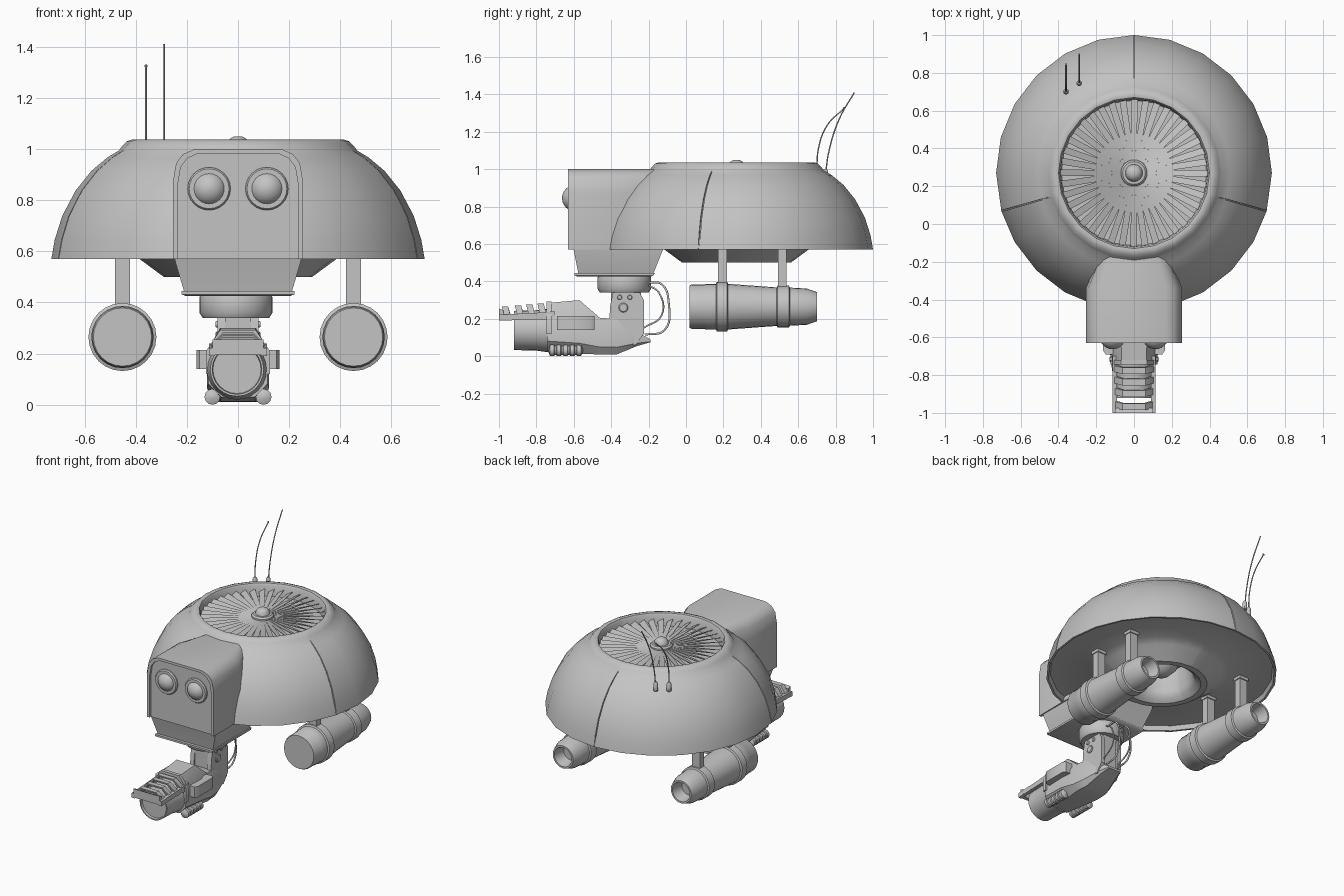
import bpy, bmesh, math
from mathutils import Vector, Matrix

grey = bpy.data.materials.new("hull_grey")
grey.diffuse_color = (0.55, 0.55, 0.55, 1)
PI = math.pi


def finish(name, bm, mat=None):
    if mat:
        bm.transform(mat)
    bmesh.ops.remove_doubles(bm, verts=bm.verts, dist=1e-5)
    bmesh.ops.recalc_face_normals(bm, faces=bm.faces)
    me = bpy.data.meshes.new(name)
    bm.to_mesh(me)
    bm.free()
    me.materials.append(grey)
    ob = bpy.data.objects.new(name, me)
    bpy.context.collection.objects.link(ob)
    return ob


def loft(name, rings, mat=None):
    """Skin a list of equal-length point rings and cap the ends."""
    bm = bmesh.new()
    vs = [[bm.verts.new(p) for p in r] for r in rings]
    n = len(vs[0])
    for a, b in zip(vs, vs[1:]):
        for i in range(n):
            j = (i + 1) % n
            bm.faces.new((a[i], a[j], b[j], b[i]))
    bm.faces.new(vs[0][::-1])
    bm.faces.new(vs[-1])
    return finish(name, bm, mat)


def prism(name, pts, lo, hi, axis):
    """Extrude a 2D outline along one axis."""
    def put(p, d):
        return {'x': (d, *p), 'y': (p[0], d, p[1]), 'z': (*p, d)}[axis]
    return loft(name, [[put(p, d) for p in pts] for d in (lo, hi)])


def box(name, x0, x1, y0, y1, z0, z1):
    return prism(name, [(x0, y0), (x1, y0), (x1, y1), (x0, y1)], z0, z1, 'z')


def revolve(name, prof, loc, along='z', angles=24):
    """Turn a (radius, height) profile about an axis."""
    if isinstance(angles, int):
        angles = [i * 2 * PI / angles for i in range(angles)]
    rings = [[(max(r, 1e-4) * math.cos(a), max(r, 1e-4) * math.sin(a), h) for a in angles]
             for r, h in prof]
    rot = {'z': Matrix(), 'y': Matrix.Rotation(-PI / 2, 4, 'X'),
           'x': Matrix.Rotation(PI / 2, 4, 'Y')}[along]
    return loft(name, rings, Matrix.Translation(loc) @ rot)


def tube(name, pts, r):
    cu = bpy.data.curves.new(name, 'CURVE')
    cu.dimensions = '3D'
    cu.bevel_depth, cu.bevel_resolution, cu.resolution_u = r, 1, 6
    cu.use_fill_caps = True
    sp = cu.splines.new('BEZIER')
    sp.bezier_points.add(len(pts) - 1)
    for b, p in zip(sp.bezier_points, pts):
        b.co = p
        b.handle_left_type = b.handle_right_type = 'AUTO'
    cu.materials.append(grey)
    ob = bpy.data.objects.new(name, cu)
    bpy.context.collection.objects.link(ob)


# --- saucer hull with three panel grooves, fan well and underside duct
seams = [math.radians(a) for a in (90, 196, 344)]
angles = [i * PI / 12 for i in range(24) if i not in (6, 13, 23)]
for s in seams:
    angles += [s + math.radians(d) for d in (-0.3, -0.22, 0.22, 0.3)]
angles = sorted(angles)
hull_profile = [(0, 0.95), (0.385, 0.95), (0.392, 1.02), (0.40, 1.034), (0.415, 1.037), (0.435, 1.03),
                (0.453, 1.012), (0.465, 0.995), (0.51, 0.968), (0.573, 0.915), (0.635, 0.838),
                (0.687, 0.74), (0.717, 0.645), (0.73, 0.57), (0.716, 0.57), (0.705, 0.60),
                (0.43, 0.60), (0.385, 0.57), (0.29, 0.50), (0.25, 0.50), (0.215, 0.525), (0.20, 0.56),
                (0.18, 0.70), (0, 0.70)]
hull = revolve("saucer_hull", hull_profile, (0, 0.27, 0), angles=angles)
for v in hull.data.vertices:
    x, y = v.co.x, v.co.y - 0.27
    r = math.hypot(x, y)
    a = math.atan2(y, x) % (2 * PI)
    if r > 0.48 and v.co.z > 0.605 and any(abs(a - s) < math.radians(0.26) for s in seams):
        v.co = (x * 0.988, 0.27 + y * 0.988, v.co.z - 0.005)
revolve("duct_cone", [(0, 0.56), (0.05, 0.57), (0.10, 0.62), (0.12, 0.71), (0, 0.71)], (0, 0.27, 0))

# --- fan: blades joined near the hub, slotted towards the rim
bm = bmesh.new()
N = 40
for i in range(N):
    m = Matrix.Translation((0, 0.27, 0.99)) @ Matrix.Rotation(i * 2 * PI / N, 4, 'Z')
    c = [(0.05, -0.0039, 0), (0.20, -0.0157, 0.002), (0.39, -0.020, 0.010),
         (0.39, 0.016, -0.010), (0.20, 0.0157, -0.002), (0.05, 0.0039, 0)]
    top = [bm.verts.new(m @ Vector(p)) for p in c]
    low = [bm.verts.new(m @ (Vector(p) - Vector((0, 0, 0.004)))) for p in c]
    bm.faces.new(top)
    bm.faces.new(low[::-1])
    for k in range(6):
        j = (k + 1) % 6
        bm.faces.new((top[k], low[k], low[j], top[j]))
finish("fan_blades", bm)
revolve("fan_hub", [(0, 0.95), (0.07, 0.95), (0.07, 1.0), (0.06, 1.01), (0.046, 1.01),
                    (0.042, 1.028), (0.03, 1.042), (0.015, 1.049), (0, 1.05)], (0, 0.27, 0))

# --- head box narrowing into the hull, with a raised frame around the face
half = [(0.255, 0.57), (0.255, 0.87), (0.242, 0.945), (0.215, 0.98), (0.17, 1.0)]
outline = half + [(-x, z) for x, z in half[::-1]]
loft("head_box", [[(x * k, y, z) for x, z in outline] for y, k in ((-0.615, 1), (-0.34, 1), (-0.16, 0.7))])
inner = [(x * 0.925, 0.57 + (z - 0.57) * 0.96) for x, z in outline]
prism("face_frame", outline + inner[::-1], -0.63, -0.605, 'y')


def rect(w, y0, y1, z):
    return [(-w, y0, z), (w, y0, z), (w, y1, z), (-w, y1, z)]


# --- chin under the head and its base plate
loft("chin_block", [rect(0.25, -0.61, -0.11, 0.60), rect(0.247, -0.60, -0.125, 0.565),
                    rect(0.21, -0.575, -0.175, 0.44)])
loft("chin_plate", [rect(0.22, -0.595, -0.165, 0.445), rect(0.22, -0.595, -0.175, 0.432),
                    rect(0.205, -0.58, -0.19, 0.425)])

# --- eyes: domed lens in a collar
for s in (-1, 1):
    lens = [(0.07 * math.cos(t * PI / 12), -0.07 * math.sin(t * PI / 12)) for t in range(7)]
    revolve("eye_lens", [(0, 0.03), (0.07, 0.03)] + lens, (s * 0.113, -0.593, 0.845), 'y')
    revolve("eye_collar", [(0.066, 0.03), (0.084, 0.03), (0.084, -0.012), (0.078, -0.02), (0.066, -0.02)],
            (s * 0.113, -0.61, 0.845), 'y')

# --- neck swivel and joint bracket
revolve("neck_swivel", [(0, 0.43), (0.138, 0.43), (0.143, 0.42), (0.143, 0.36), (0.13, 0.34), (0, 0.34)],
        (-0.008, -0.33, 0))
box("neck_block", -0.05, 0.05, -0.40, -0.24, 0.12, 0.345)
cheek = [(-0.39, 0.345), (-0.25, 0.345), (-0.225, 0.30), (-0.225, 0.12), (-0.27, 0.06),
         (-0.37, 0.06), (-0.415, 0.12), (-0.405, 0.27)]
for s in (-1, 1):
    x = sorted((s * 0.05, s * 0.08))
    prism("joint_cheek", cheek, x[0], x[1], 'x')
    for y, z, r in ((-0.335, 0.26, 0.026), (-0.355, 0.315, 0.013), (-0.30, 0.315, 0.013)):
        revolve("joint_bolt", [(0, 0.07), (r, 0.07), (r, 0.084), (r * 0.8, 0.088), (0, 0.088)]
                if s > 0 else [(0, -0.088), (r * 0.8, -0.088), (r, -0.084), (r, -0.07), (0, -0.07)],
                (0, y, z), 'x', 12)
    tube("hose", [(s * 0.035, -0.20, 0.395), (s * 0.04, -0.13, 0.385), (s * 0.045, -0.092, 0.28),
                  (s * 0.045, -0.115, 0.14), (s * 0.04, -0.22, 0.115)], 0.006)
    tube("inner_hose", [(s * 0.06, -0.20, 0.38), (s * 0.065, -0.145, 0.34),
                        (s * 0.065, -0.13, 0.22), (s * 0.06, -0.23, 0.15)], 0.005)

# --- gun: body lofted through eight-sided sections
rings = []
for y, w, z0, z1, t in ((-0.74, 0.115, 0.03, 0.285, 0.065), (-0.57, 0.122, 0.012, 0.30, 0.07),
                        (-0.46, 0.115, 0.01, 0.205, 0.085), (-0.37, 0.105, 0.01, 0.20, 0.08),
                        (-0.26, 0.075, 0.055, 0.13, 0.06), (-0.19, 0.05, 0.075, 0.09, 0.045)):
    h = z1 - z0
    rings.append([(t, y, z0), (w, y, z0 + h * 0.2), (w, y, z0 + h * 0.68), (t, y, z1),
                  (-t, y, z1), (-w, y, z0 + h * 0.68), (-w, y, z0 + h * 0.2), (-t, y, z0)])
loft("gun_body", rings)
revolve("gun_barrel", [(0, -0.905), (0.094, -0.905), (0.097, -0.92), (0.105, -0.92), (0.108, -0.80),
                       (0.118, -0.73), (0, -0.73)], (-0.004, 0, 0.138), 'y')

# --- slotted guard over the barrel: swept arches on two side rails
arch = [(0.115, 0.195), (0.105, 0.235), (0.06, 0.283)]
arch = arch + [(-x, z) for x, z in arch[::-1]]
arch += [(x * 0.87, z - (0.012 if z > 0.2 else 0)) for x, z in arch[::-1]]
for k, y in enumerate((-0.775, -0.835, -0.895, -0.965)):
    drop = 0.006 * k
    loft("guard_arch", [[(x, yy + (0.283 - z) * 0.25, z - (drop if z > 0.2 else 0)) for x, z in arch]
                        for yy in (y - 0.02, y + 0.014)])
rail = [(-1.0, 0.19), (-0.80, 0.197), (-0.70, 0.20), (-0.70, 0.24), (-0.80, 0.232), (-1.0, 0.222)]
for s in (-1, 1):
    x = sorted((s * 0.09, s * 0.114))
    prism("guard_rail", rail, x[0], x[1], 'x')
prism("guard_lip", [(-1.0, 0.195), (-0.975, 0.195), (-0.975, 0.245), (-1.0, 0.255)], -0.10, 0.10, 'x')
prism("guard_collar", [(0.125, 0.12), (0.125, 0.21), (0.07, 0.292), (-0.07, 0.292), (-0.125, 0.21), (-0.125, 0.12)],
      -0.745, -0.72, 'y')

# --- gun side handles and ribbed tubes along the bottom edges
grip = [(0.10, -0.69), (0.15, -0.69), (0.163, -0.67), (0.163, -0.51), (0.15, -0.49), (0.10, -0.49)]
for s in (-1, 1):
    prism("side_grip", [(s * x, y) for x, y in grip], 0.14, 0.215, 'z')
    prof = [(0, -0.735)]
    for k in range(5):
        y = -0.73 + k * 0.036
        prof += [(0.025, y), (0.031, y + 0.004), (0.031, y + 0.024), (0.025, y + 0.028)]
    revolve("ribbed_tube", prof + [(0, -0.55)], (s * 0.1, 0, 0.031), 'y', 12)

# --- engine pods on twin struts
pod = [(0, 0.02), (0.114, 0.02), (0.119, 0.03), (0.119, 0.10), (0.122, 0.105), (0.122, 0.16), (0.133, 0.165),
       (0.133, 0.22), (0.122, 0.225), (0.103, 0.485), (0.112, 0.49), (0.112, 0.55), (0.102, 0.555),
       (0.097, 0.645), (0.078, 0.70), (0.066, 0.70), (0.05, 0.62), (0, 0.62)]
for s in (-1, 1):
    revolve("engine_pod", pod, (s * 0.452, 0, 0.265), 'y')
    for y in (0.195, 0.515):
        box("pod_strut", s * 0.452 - 0.03, s * 0.452 + 0.03, y - 0.023, y + 0.023, 0.34, 0.605)
        box("strut_head", s * 0.452 - 0.036, s * 0.452 + 0.036, y - 0.03, y + 0.03, 0.58, 0.605)

# --- swept antennas with small sockets
for x, pts in ((-0.36, ((0.70, 0.97), (0.708, 1.11), (0.755, 1.235), (0.845, 1.325))),
               (-0.29, ((0.745, 0.97), (0.765, 1.10), (0.82, 1.27), (0.90, 1.41)))):
    tube("antenna", [(x, y, z) for y, z in pts], 0.004)
    revolve("antenna_socket", [(0, 0.94), (0.015, 0.94), (0.015, 0.99), (0.008, 1.002), (0, 1.002)],
            (x, pts[0][0], 0), angles=10)
revolve("antenna_tip", [(0, -0.007), (0.006, -0.004), (0.006, 0.004), (0, 0.007)], (-0.36, 0.845, 1.325), angles=8)

# --- smooth shading with sharp edges kept
meshes = [o for o in bpy.context.scene.objects if o.type == 'MESH']
for o in meshes:
    o.select_set(True)
bpy.context.view_layer.objects.active = meshes[0]
bpy.ops.object.shade_smooth_by_angle(angle=math.radians(35))
